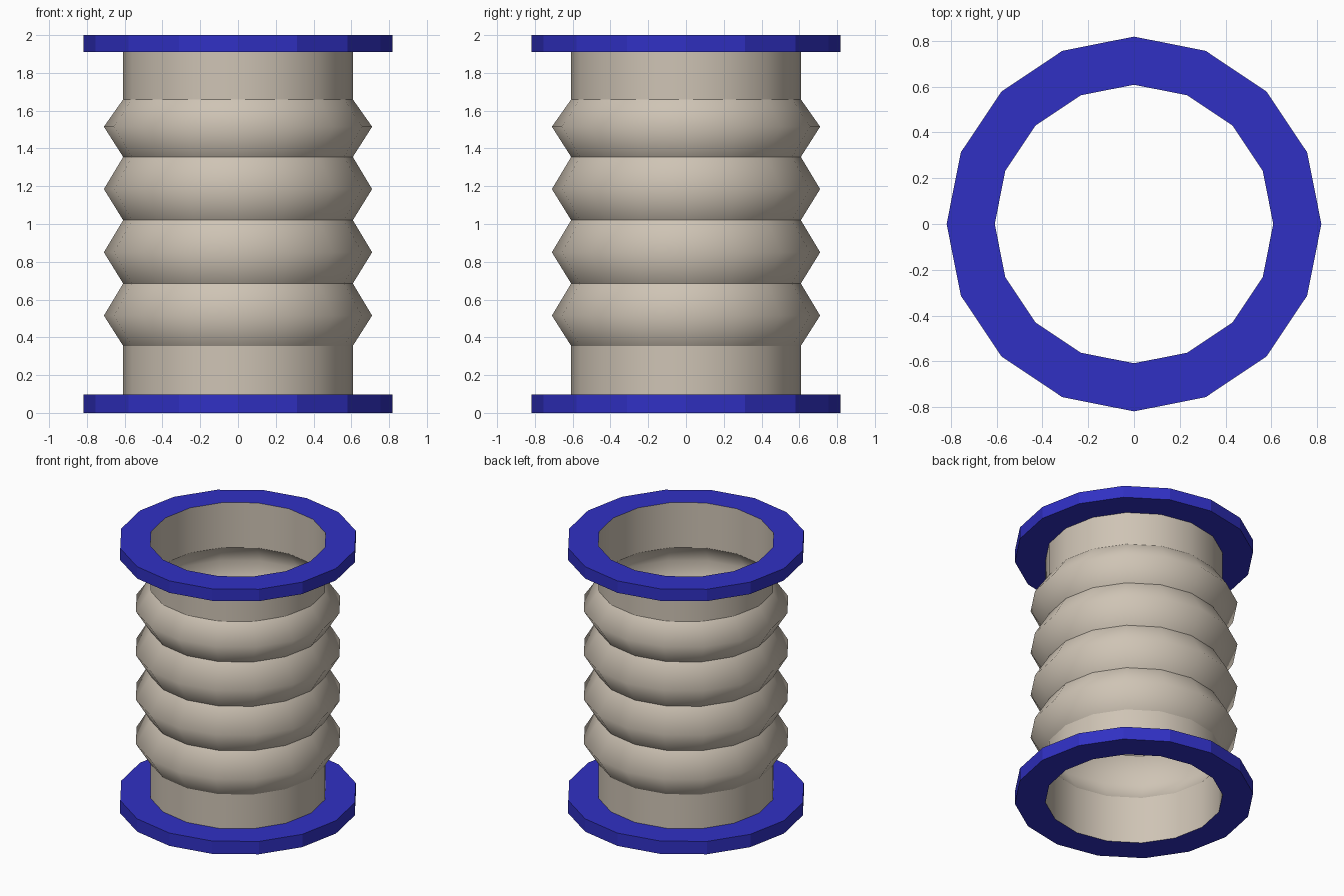
import bpy, bmesh, math

if "Cube" in bpy.data.objects:
    bpy.data.objects.remove(bpy.data.objects["Cube"])

SIDES = 16
R_PIPE, R_PEAK, R_FLANGE = 0.608, 0.71, 0.818


def material(name, rgb):
    m = bpy.data.materials.new(name)
    m.diffuse_color = (*rgb, 1)
    m.use_nodes = True
    m.node_tree.nodes["Principled BSDF"].inputs["Base Color"].default_value = m.diffuse_color
    return m


def lathe(name, profile, mat, closed=False, smooth=False, sharp=()):
    """Spin an (r, z) profile round z; rings whose index is in sharp stay creased."""
    bm = bmesh.new()
    rings = [[bm.verts.new((r * math.cos(2 * math.pi * i / SIDES),
                            r * math.sin(2 * math.pi * i / SIDES), z))
              for i in range(SIDES)] for r, z in profile]
    pairs = list(zip(rings, rings[1:]))
    if closed:
        pairs.append((rings[-1], rings[0]))
    for a, b in pairs:
        for i in range(SIDES):
            j = (i + 1) % SIDES
            bm.faces.new((a[i], a[j], b[j], b[i])).smooth = smooth
    for k in sharp:
        for i in range(SIDES):
            bm.edges.get((rings[k][i], rings[k][(i + 1) % SIDES])).smooth = False
    me = bpy.data.meshes.new(name)
    bm.to_mesh(me)
    bm.free()
    me.materials.append(mat)
    ob = bpy.data.objects.new(name, me)
    bpy.context.collection.objects.link(ob)
    return ob


beige = material("warm grey", (0.62, 0.55, 0.46))
blue = material("deep blue", (0.03, 0.03, 0.55))

# Thin bellows tube: straight collars at both ends, four folds between
valleys = [0.355, 0.685, 1.02, 1.355, 1.66]
peaks = [0.515, 0.85, 1.185, 1.515]
profile = [(R_PIPE, 0.0), (R_PIPE, valleys[0])]
for p, v in zip(peaks, valleys[1:]):
    profile += [(R_PEAK, p), (R_PIPE, v)]
profile.append((R_PIPE, 2.0))
lathe("bellows_tube", profile, beige, smooth=True, sharp=(1, 3, 5, 7, 9))

# End flanges: open inside, where the tube forms the bore
for name, z0, z1 in (("bottom_flange", 0.0, 0.097), ("top_flange", 1.91, 2.0)):
    lathe(name, [(R_PIPE, z0), (R_FLANGE, z0), (R_FLANGE, z1), (R_PIPE, z1)], blue)
